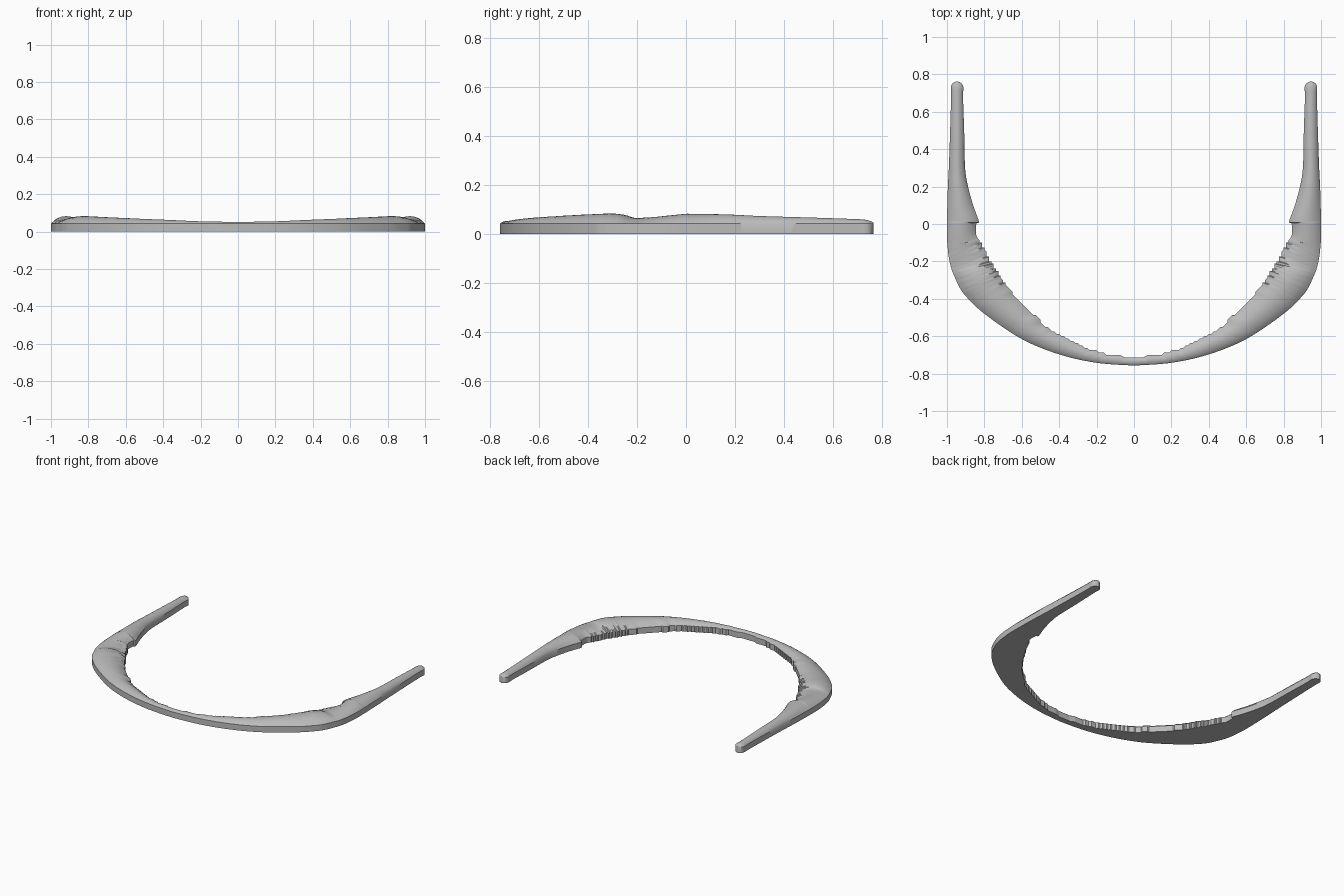
import bpy, bmesh, math
from mathutils import Vector

if "Cube" in bpy.data.objects:
    bpy.data.objects.remove(bpy.data.objects["Cube"], do_unlink=True)

# Left half of the band: outer x, outer y, inner x, inner y, crest height
STATIONS = [Vector(s) for s in (
    (0, -.757, 0, -.712, .052),
    (.2, -.742, .16, -.692, .054),
    (.4, -.697, .33, -.63, .062),
    (.6, -.615, .47, -.545, .069),
    (.8, -.48, .61, -.415, .077),
    (.9, -.385, .70, -.30, .082),
    (.935, -.335, .725, -.262, .083),
    (.96, -.28, .75, -.225, .078),
    (.976, -.24, .775, -.185, .066),
    (.99, -.18, .82, -.10, .068),
    (1, -.08, .843, -.06, .075),
    (1, 0, .843, 0, .082),
    (1, .02, .83, .015, .082),
    (.998, .1, .86, .1, .081),
    (.995, .2, .887, .2, .078),
    (.99, .3, .903, .3, .073),
    (.983, .5, .908, .5, .067),
    (.978, .68, .914, .68, .061),
    (.979, .73, .912, .73, .058),
    (.969, .753, .924, .753, .052),
    (.948, .763, .944, .763, .046),
)]
STEPS = 12      # sections between two stations
ACROSS = 10     # divisions across the domed top
GRID = .0125    # size of the stair steps on the inner wall
RIM = .042


def smooth_path(points):
    """Catmull-Rom interpolation through the stations."""
    result = []
    for i in range(len(points) - 1):
        a, b = points[max(i - 1, 0)], points[i]
        c, d = points[i + 1], points[min(i + 2, len(points) - 1)]
        for k in range(STEPS):
            t = k / STEPS
            result.append(.5 * (2 * b + (c - a) * t + (2 * a - 5 * b + 4 * c - d) * t ** 2
                                + (3 * b - a - 3 * c + d) * t ** 3))
    return result + [points[-1]]


def section(s):
    """Closed ring: flat base, upright walls and a domed top."""
    ox, oy, ix, iy, crest = s
    if iy < -.08:   # stair-stepped inner wall around the front arc
        ix, iy = round(ix / GRID) * GRID, round(iy / GRID) * GRID
    ring = [(ix, iy, 0), (ox, oy, 0)]
    for k in range(ACROSS + 1):
        t = k / ACROSS
        z = RIM + (crest - RIM) * max(math.sin(math.pi * t), 0) ** .75
        ring.append((ox + (ix - ox) * t, oy + (iy - oy) * t, z))
    return ring


# Band: sections bridged along the half path, then mirrored
bm = bmesh.new()
rings = [[bm.verts.new(p) for p in section(s)] for s in smooth_path(STATIONS)]
for r, q in zip(rings, rings[1:]):
    for k in range(len(r)):
        n = (k + 1) % len(r)
        bm.faces.new((r[k], r[n], q[n], q[k]))
bm.faces.new(rings[-1])
bmesh.ops.remove_doubles(bm, verts=bm.verts, dist=.0002)
bmesh.ops.recalc_face_normals(bm, faces=bm.faces)
mesh = bpy.data.meshes.new("curved_band")
bm.to_mesh(mesh)
bm.free()
band = bpy.data.objects.new("curved_band", mesh)
bpy.context.collection.objects.link(band)
mirror = band.modifiers.new("mirror", 'MIRROR')
mirror.use_clip = True

# Plain grey material
grey = bpy.data.materials.new("plain_grey")
grey.use_nodes = True
colour = (.5, .5, .5, 1)
grey.diffuse_color = colour
grey.node_tree.nodes["Principled BSDF"].inputs["Base Color"].default_value = colour
mesh.materials.append(grey)

# Smooth top, crisp walls
bpy.ops.object.select_all(action='DESELECT')
band.select_set(True)
bpy.context.view_layer.objects.active = band
bpy.ops.object.modifier_apply(modifier="mirror")
bpy.ops.object.shade_smooth_by_angle(angle=math.radians(35))
